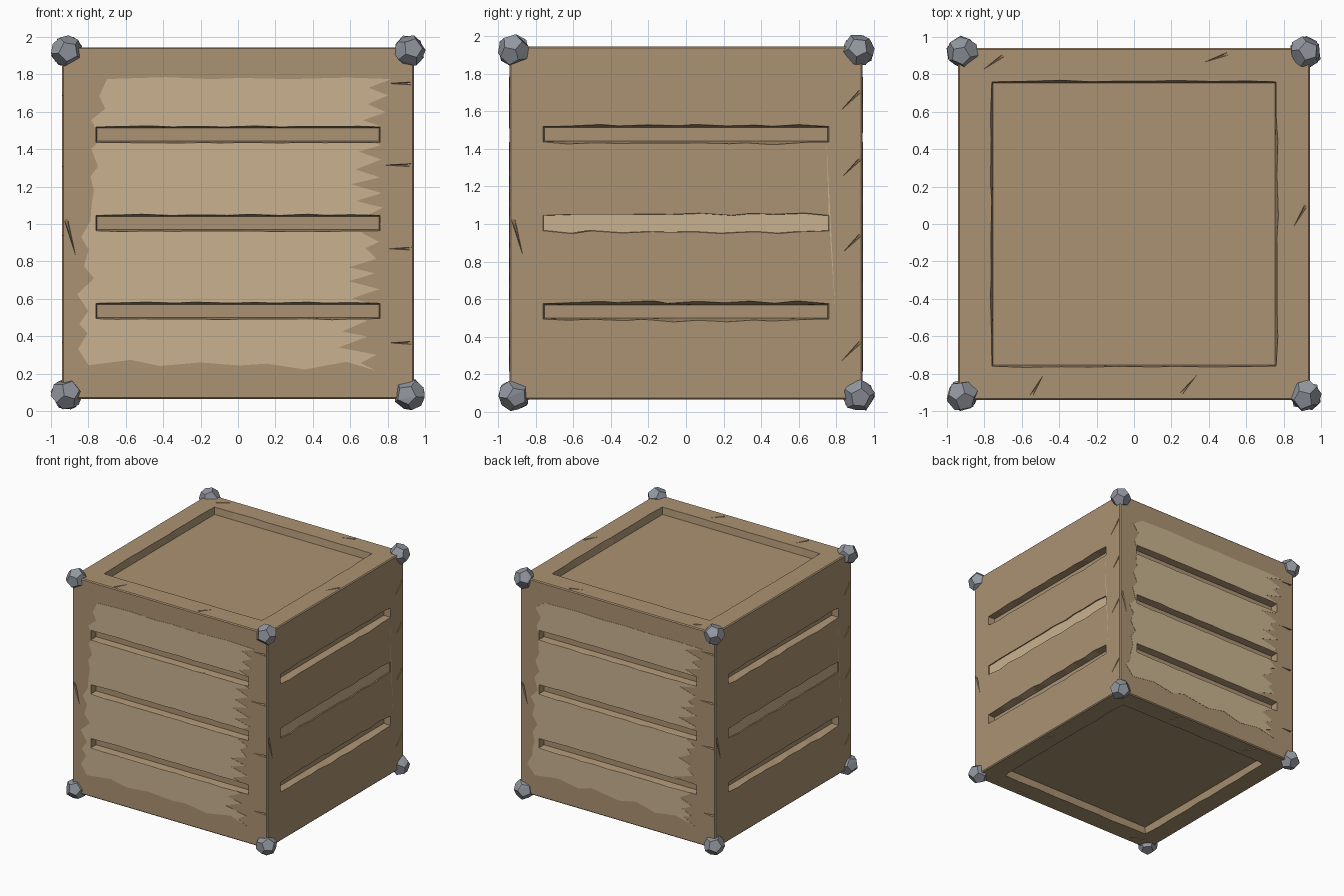
import bpy, bmesh, math, random
from mathutils import Matrix, Vector

if "Cube" in bpy.data.objects:
    bpy.data.objects.remove(bpy.data.objects["Cube"])

rng = random.Random(4)
H, CZ = 0.94, 1.005          # half size and centre height of the box


def material(name, rgb):
    m = bpy.data.materials.new(name)
    m.diffuse_color = (*rgb, 1)
    m.use_nodes = True
    m.node_tree.nodes["Principled BSDF"].inputs["Base Color"].default_value = m.diffuse_color
    return m


tan = material("tan", (0.41, 0.29, 0.17))
light = material("light tan", (0.59, 0.45, 0.28))
steel = material("steel", (0.29, 0.31, 0.35))


def make(name, bm, mat=None):
    bmesh.ops.recalc_face_normals(bm, faces=bm.faces)
    me = bpy.data.meshes.new(name)
    bm.to_mesh(me)
    bm.free()
    ob = bpy.data.objects.new(name, me)
    bpy.context.collection.objects.link(ob)
    if mat:
        me.materials.append(mat)
    return ob


# Face frames: local x = right, y = up, z = outward
front = Matrix(((1, 0, 0), (0, 0, -1), (0, 1, 0))).to_4x4()
centre = Matrix.Translation((0, 0, CZ))
sides = [centre @ Matrix.Rotation(k * math.pi / 2, 4, 'Z') @ front for k in range(4)]
top = centre
bottom = centre @ Matrix.Rotation(math.pi, 4, 'X')


def loft(bm, frame, rings):
    """Closed solid through (outline, height) rings with equal point counts."""
    vs = [[bm.verts.new(frame @ Vector((u, v, h))) for u, v in pts] for pts, h in rings]
    n = len(vs[0])
    for a, b in zip(vs, vs[1:]):
        for i in range(n):
            bm.faces.new((a[i], a[(i + 1) % n], b[(i + 1) % n], b[i]))
    bm.faces.new(vs[0][::-1])
    bm.faces.new(vs[-1])


def ragged(a, b, n, spike, base=0.0):
    """Points from a towards b; every second one is pushed along spike."""
    a, b, spike = Vector(a), Vector(b), Vector(spike)
    pts = [a]
    for i in range(1, n):
        s = rng.uniform(0.35, 1) if i % 2 else rng.uniform(0, base)
        pts.append(a.lerp(b, (i + rng.uniform(-.25, .25)) / n) + spike * s)
    return pts


def recess(bm, frame, cu, cv, w, h, depth, chip, n):
    """Recess with chipped lips and a straight floor."""
    def box(w, h):
        return [(cu - w, cv - h), (cu + w, cv - h), (cu + w, cv + h), (cu - w, cv + h)]
    out, inn = box(w, h), box(w - .006, h - .006)
    outer, inner = [], []
    for i in range(4):
        m = n if i % 2 == 0 or h > .3 else 1
        a, b = Vector(out[i]), Vector(out[(i + 1) % 4])
        t = (b - a).normalized()
        outer += ragged(a, b, m, Vector((t.y, -t.x)) * chip, .4)
        p, q = Vector(inn[i]), Vector(inn[(i + 1) % 4])
        inner += [p.lerp(q, k / m) for k in range(m)]
    loft(bm, frame, [(inner, H - depth), (outer, H), (outer, H + .05)])


def gouge(bm, frame, u, v, length, angle, width):
    """Thin triangular scratch."""
    d = Vector((math.cos(angle), math.sin(angle)))
    p, s = Vector((u, v)), Vector((-d.y, d.x)) * width
    tri = [p - s, p + d * length, p + s]
    c = sum(tri, Vector((0, 0))) / 3
    loft(bm, frame, [([c.lerp(q, .4) for q in tri], H - .015), (tri, H), (tri, H + .03)])


# Cutters: slots on the four sides, square recess on top and bottom, scratches
cut = bmesh.new()
for k, f in enumerate(sides):
    for z in (0.535, 1.005, 1.478):
        recess(cut, f, 0, z - CZ, .76, .041, .06, .016 if k % 2 else .007, 11)
    ang = math.radians(225) if k % 2 else math.pi
    for v in (-.62, -.1, .33, .72):
        gouge(cut, f, .93, v + rng.uniform(-.04, .04), rng.uniform(.1, .16), ang, .008)
    gouge(cut, f, -.92, .02, .2, math.radians(-75), .01)
for f in (top, bottom):
    recess(cut, f, 0, 0, .76, .76, .06, .012, 9)
    for u, v, a in ((-.55, -.92, 60), (.25, -.91, 50), (-.7, .9, 215), (.5, .91, 200), (.92, .1, 240)):
        gouge(cut, f, u, v, .13, math.radians(a), .008)
cutter = make("slot_cutter", cut)
cutter.hide_render = True
cutter.hide_viewport = True


def carve(ob):
    m = ob.modifiers.new("slots", 'BOOLEAN')
    m.operation, m.solver, m.object = 'DIFFERENCE', 'EXACT', cutter


# Crate body
bm = bmesh.new()
bmesh.ops.create_cube(bm, size=2 * H, matrix=centre)
bmesh.ops.bevel(bm, geom=bm.edges[:], offset=.008, segments=1, affect='EDGES')
carve(make("crate_body", bm, tan))

# Worn light patch on each side, just proud of the body
for k, f in enumerate(sides):
    if k % 2 == 0:     # horizontal teeth
        o = (ragged((-.8, -.76), (.74, -.79), 8, (0, .05), .3)
             + ragged((.74, -.79), (.82, .77), 36, (-.22, 0), .3)
             + ragged((.82, .77), (-.7, .77), 6, (0, .01))
             + ragged((-.7, .77), (-.8, -.76), 20, (-.1, 0), .4))
    else:              # slanted teeth
        o = (ragged((-.8, -.78), (.42, -.75), 8, (.03, .05), .3)
             + ragged((.42, -.75), (.77, -.5), 10, (.13, .1), .2)
             + ragged((.77, -.5), (.74, .62), 22, (.13, .15), .2)
             + ragged((.74, .62), (-.76, .68), 24, (.09, .22), .3)
             + ragged((-.76, .68), (-.8, -.78), 12, (-.05, -.06), .3))
    bm = bmesh.new()
    loft(bm, f, [(o, H - .008), (o, H + .002)])
    carve(make("worn_panel_" + ("front", "right", "back", "left")[k], bm, light))

# Faceted corner studs
for x in (-.917, .917):
    for y in (-.917, .917):
        for z in (.088, 1.925):
            ico = bmesh.new()
            bmesh.ops.create_icosphere(ico, subdivisions=1, radius=1)
            rot = Matrix.Rotation(rng.uniform(0, 6), 3, 'Z') @ Matrix.Rotation(rng.uniform(0, 6), 3, 'X')
            bm = bmesh.new()
            for fc in ico.faces:
                p = rot @ fc.calc_center_median().normalized() * .087 * rng.uniform(.95, 1.04)
                bm.verts.new(p + Vector((x, y, z)))
            ico.free()
            bmesh.ops.convex_hull(bm, input=bm.verts)
            bmesh.ops.dissolve_limit(bm, angle_limit=math.radians(8), verts=bm.verts, edges=bm.edges)
            make("corner_stud", bm, steel)
